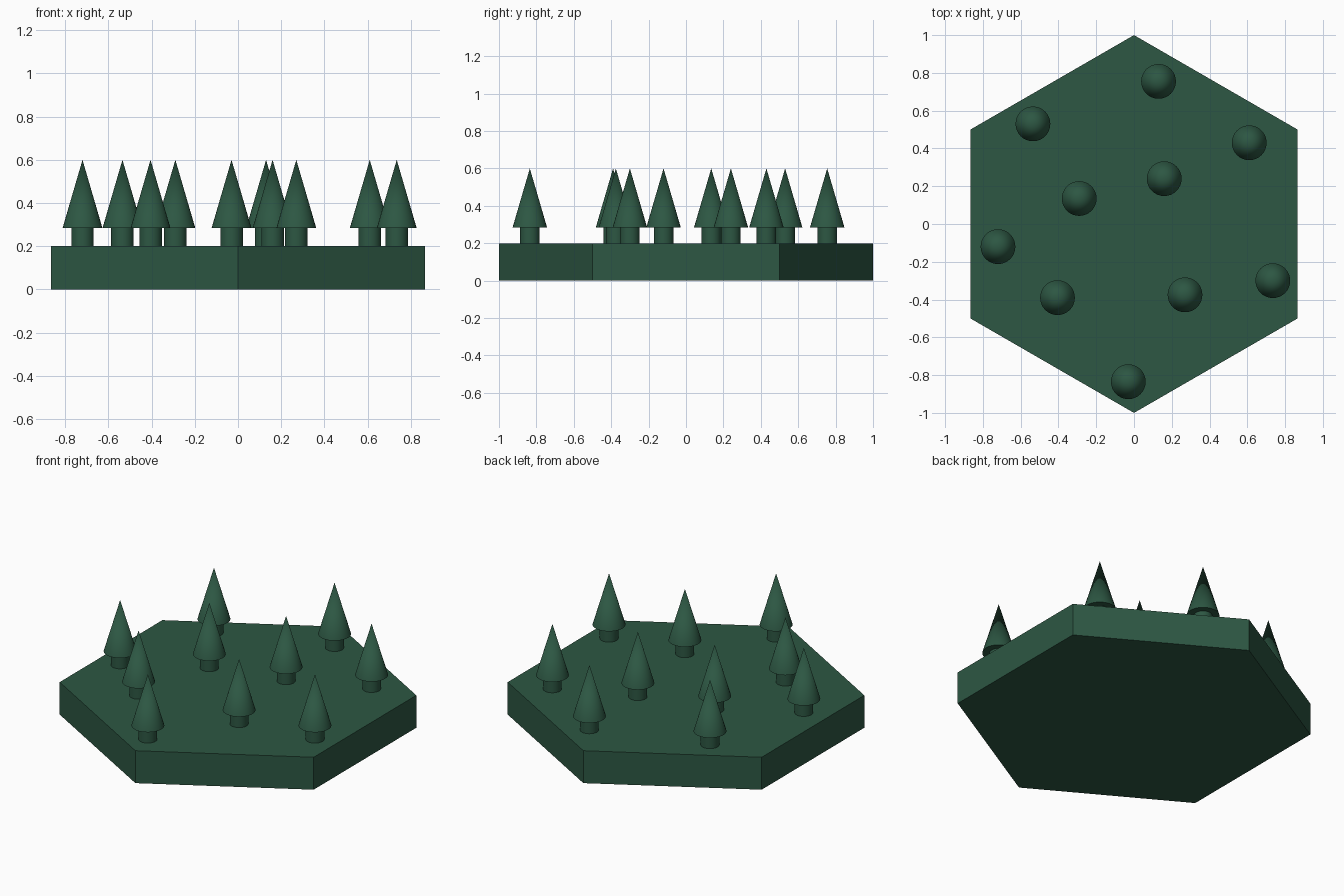
import bpy, math

if "Cube" in bpy.data.objects:
    bpy.data.objects.remove(bpy.data.objects["Cube"])

green = bpy.data.materials.new("forest_green")
green.diffuse_color = (0.026, 0.095, 0.056, 1)
green.use_nodes = True
green.node_tree.nodes["Principled BSDF"].inputs["Base Color"].default_value = green.diffuse_color


def cone(name, sides, r1, r2, z0, z1, x=0, y=0, smooth=False):
    bpy.ops.mesh.primitive_cone_add(vertices=sides, radius1=r1, radius2=r2,
                                    depth=z1 - z0, location=(x, y, (z0 + z1) / 2))
    ob = bpy.context.object
    ob.name = name
    ob.data.materials.append(green)
    if smooth:
        bpy.ops.object.shade_smooth_by_angle(angle=math.radians(30))
    return ob


# hexagonal ground tile, corners pointing along +y and -y
cone("ground_tile", 6, 1, 1, 0, 0.2)

# scattered fir trees: short trunk with a closed conical crown
trees = [(0.13, 0.755), (-0.535, 0.53), (0.61, 0.43), (0.16, 0.24), (-0.29, 0.135),
         (-0.72, -0.12), (-0.405, -0.39), (0.27, -0.375), (0.735, -0.30), (-0.03, -0.835)]
for i, (x, y) in enumerate(trees, 1):
    cone(f"trunk_{i}", 32, 0.052, 0.052, 0.2, 0.3, x, y, smooth=True)
    cone(f"crown_{i}", 32, 0.092, 0, 0.285, 0.6, x, y, smooth=True)
